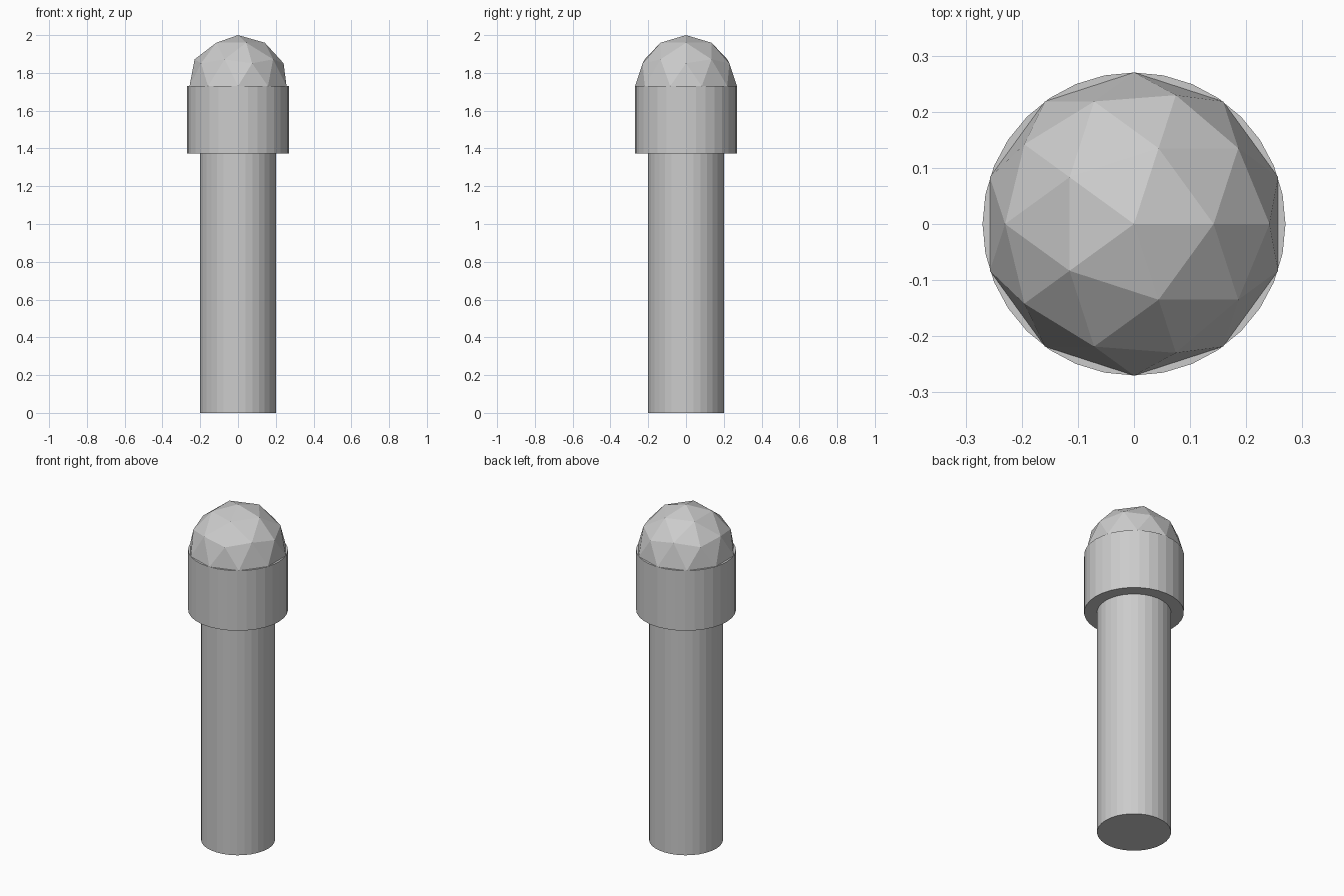
import bpy

if "Cube" in bpy.data.objects:
    bpy.data.objects.remove(bpy.data.objects["Cube"])

STEM_R, HEAD_R = 0.2, 0.27
COLLAR_Z, DOME_Z = 1.372, 1.73


def cylinder(name, radius, z0, z1):
    bpy.ops.mesh.primitive_cylinder_add(
        vertices=32, radius=radius, depth=z1 - z0, location=(0, 0, (z0 + z1) / 2))
    bpy.context.object.name = name


# Slim stem and wider collar
cylinder("stem", STEM_R, 0, COLLAR_Z)
cylinder("collar", HEAD_R, COLLAR_Z, DOME_Z)

# Faceted ball, lower half set into the collar
bpy.ops.mesh.primitive_ico_sphere_add(
    subdivisions=2, radius=HEAD_R, location=(0, 0, DOME_Z))
bpy.context.object.name = "dome"
